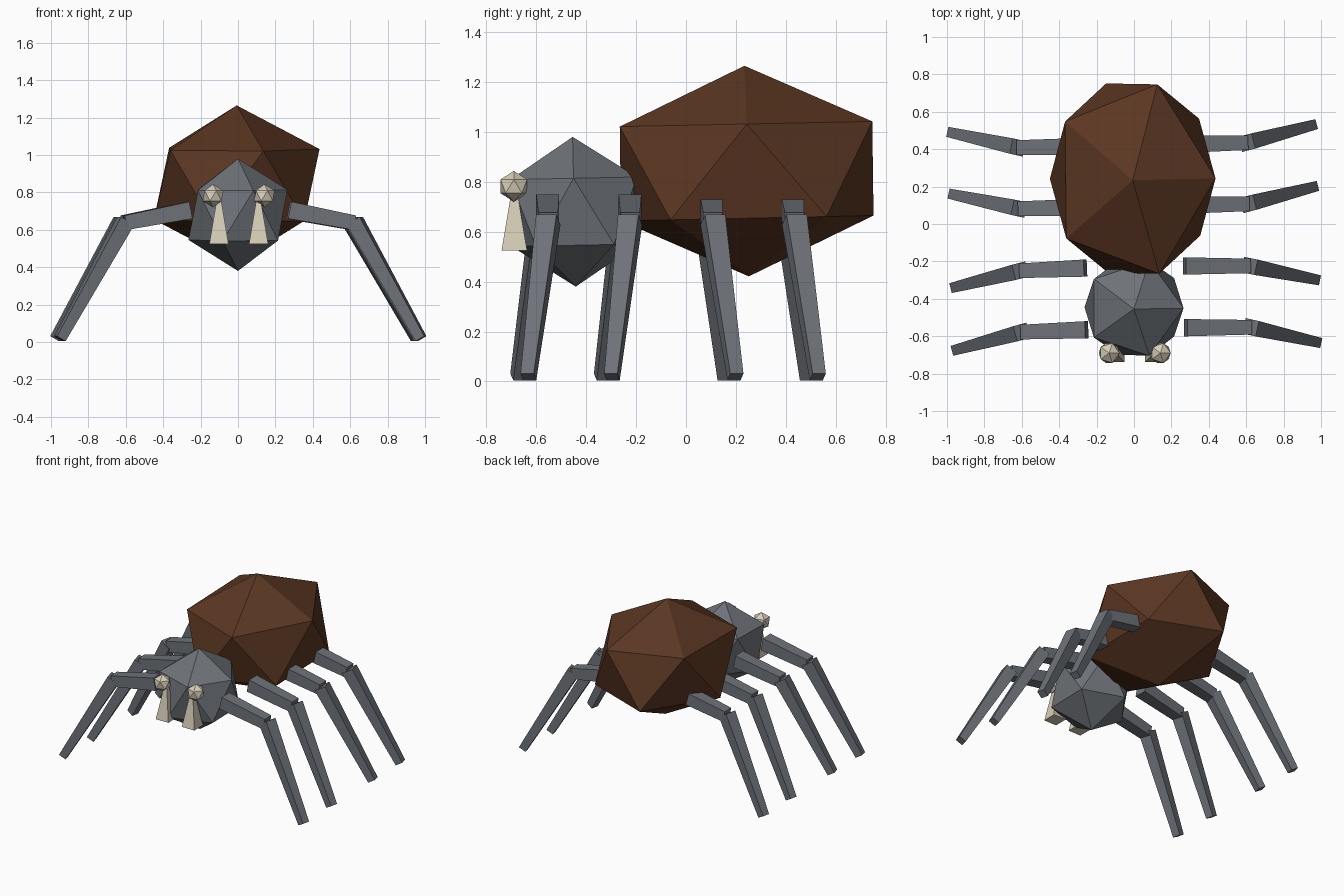
import bpy, bmesh, math
from mathutils import Vector, Matrix

cube = bpy.data.objects.get("Cube")
if cube:
    bpy.data.objects.remove(cube, do_unlink=True)


def material(name, rgb):
    m = bpy.data.materials.new(name)
    m.use_nodes = True
    m.diffuse_color = (*rgb, 1)
    m.node_tree.nodes["Principled BSDF"].inputs["Base Color"].default_value = (*rgb, 1)
    return m


brown = material("brown", (0.105, 0.038, 0.016))
grey = material("slate grey", (0.155, 0.17, 0.19))
cream = material("cream", (0.68, 0.62, 0.48))


def finish(bm, name, mat):
    bmesh.ops.recalc_face_normals(bm, faces=bm.faces)
    mesh = bpy.data.meshes.new(name)
    bm.to_mesh(mesh)
    bm.free()
    mesh.materials.append(mat)
    obj = bpy.data.objects.new(name, mesh)
    bpy.context.collection.objects.link(obj)
    return obj


def faceted_ball(name, centre, radii, mat, tilt=0.0, turn=0.0):
    """Twenty-sided ball, stretched, then tilted about x and turned about z."""
    bm = bmesh.new()
    bmesh.ops.create_icosphere(bm, subdivisions=1, radius=1)
    place = (Matrix.Translation(centre) @ Matrix.Rotation(turn, 4, 'Z')
             @ Matrix.Rotation(tilt, 4, 'X') @ Matrix.Diagonal((*radii, 1)))
    bm.transform(place)
    return finish(bm, name, mat)


def tapered_bar(name, start, end, half_start, half_end, mat):
    """Square bar between two points with a different thickness at each end."""
    start, end = Vector(start), Vector(end)
    along = (end - start).normalized()
    side = along.cross(Vector((0, 0, 1)))
    side = side.normalized() if side.length > 0.01 else Vector((1, 0, 0))
    up = side.cross(along)
    bm = bmesh.new()
    rings = []
    for p, h in ((start, half_start), (end, half_end)):
        rings.append([bm.verts.new(p + side * h * a + up * h * b)
                      for a, b in ((-1, -1), (1, -1), (1, 1), (-1, 1))])
    for ring in rings:
        bm.faces.new(ring)
    for i in range(4):
        j = (i + 1) % 4
        bm.faces.new((rings[0][i], rings[0][j], rings[1][j], rings[1][i]))
    return finish(bm, name, mat)


# Body
tilt = math.radians(1.2)
faceted_ball("abdomen", (-0.007, 0.243, 0.843), (0.495, 0.595, 0.422), brown, tilt, tilt / 2)
faceted_ball("head", (0, -0.448, 0.68), (0.296, 0.298, 0.3), grey, tilt)

# Eyes and fangs
for side, label in ((1, "left"), (-1, "right")):
    faceted_ball(label + "_eye", (0.004 + side * 0.137, -0.69, 0.782), (0.062,) * 3, cream)
    x = 0.004 + side * 0.106
    tapered_bar(label + "_fang", (x, -0.688, 0.525), (x, -0.688, 0.77), 0.051, 0.01, cream)

# Legs: hip, knee and foot y for each pair, the whole set turned slightly
turn = Matrix.Rotation(tilt, 4, 'Z')
pairs = {"front": (-0.56, -0.565, -0.652), "front_middle": (-0.23, -0.237, -0.317),
         "back_middle": (0.095, 0.095, 0.178), "back": (0.42, 0.422, 0.508)}
for pair, (hip_y, knee_y, foot_y) in pairs.items():
    for side, label in ((1, "left"), (-1, "right")):
        name = f"{pair}_{label}"
        hip = turn @ Vector((side * 0.265, hip_y, 0.705))
        knee = turn @ Vector((side * 0.612, knee_y, 0.638))
        foot = turn @ Vector((side * 0.965, foot_y, 0.018))
        tapered_bar(name + "_upper_leg", hip, knee, 0.046, 0.039, grey)
        tapered_bar(name + "_lower_leg", knee + Vector((0, 0, 0.01)), foot, 0.042, 0.027, grey)
